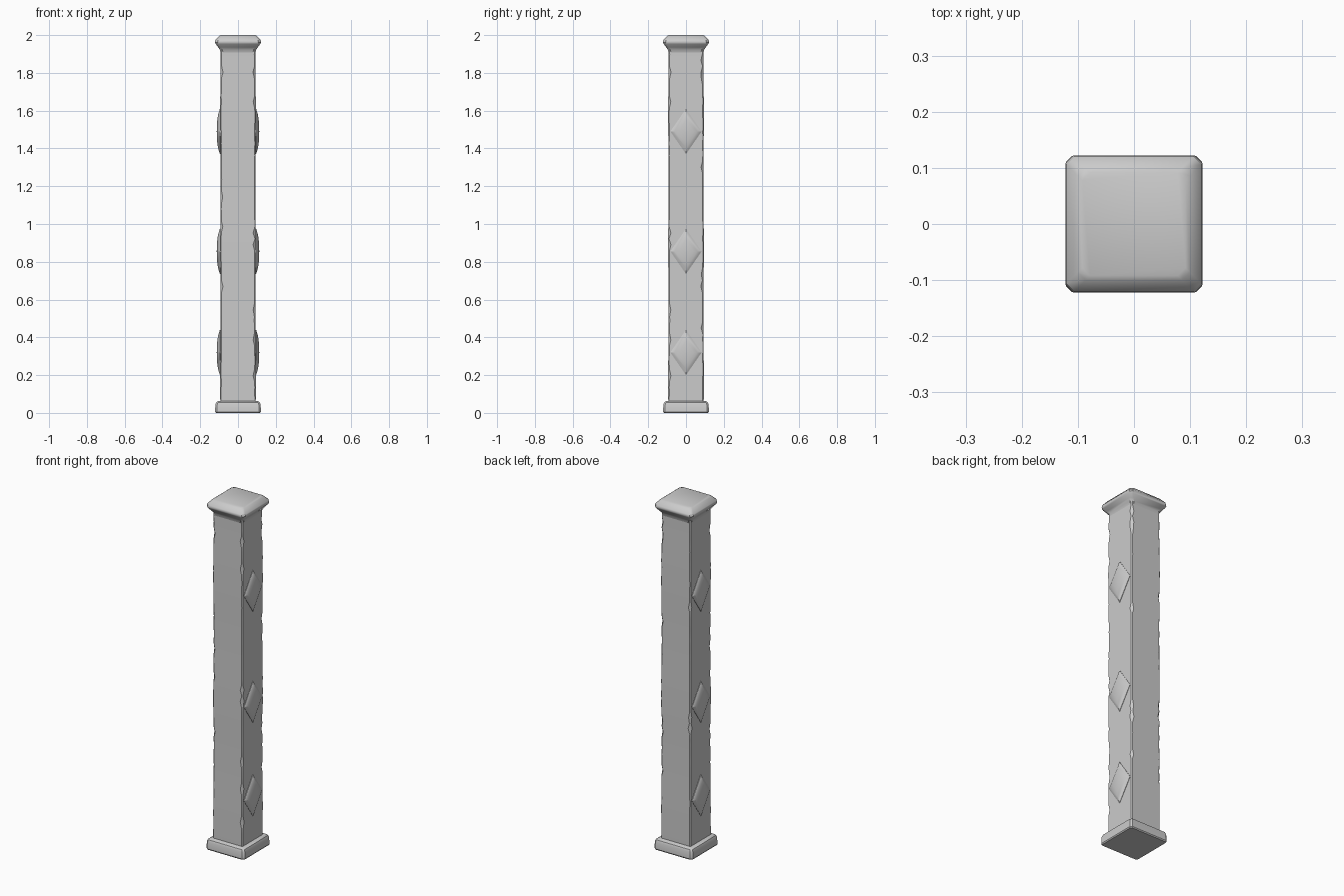
import bpy, bmesh, random
from math import sin

if "Cube" in bpy.data.objects:
    bpy.data.objects.remove(bpy.data.objects["Cube"])

random.seed(4)


def finish(name, bm, angle=0.6):
    bmesh.ops.recalc_face_normals(bm, faces=bm.faces)
    mesh = bpy.data.meshes.new(name)
    bm.to_mesh(mesh)
    bm.free()
    ob = bpy.data.objects.new(name, mesh)
    bpy.context.collection.objects.link(ob)
    bpy.ops.object.select_all(action='DESELECT')
    ob.select_set(True)
    bpy.context.view_layer.objects.active = ob
    bpy.ops.object.shade_smooth_by_angle(angle=angle)
    return ob


def loft(bm, rings):
    """Bridge a list of closed point rings and cap both ends."""
    loops = [[bm.verts.new(p) for p in ring] for ring in rings]
    n = len(loops[0])
    for a, b in zip(loops, loops[1:]):
        for i in range(n):
            j = (i + 1) % n
            bm.faces.new((a[i], a[j], b[j], b[i]))
    bm.faces.new(loops[0][::-1])
    bm.faces.new(loops[-1])


def square_ring(h, z, chamfers):
    """Square with each corner cut by its own chamfer, counter-clockwise."""
    pts = []
    for k, (sx, sy) in enumerate([(1, 1), (-1, 1), (-1, -1), (1, -1)]):
        c = chamfers[k]
        pair = [(sx * h, sy * (h - c), z), (sx * (h - c), sy * h, z)]
        pts += pair if sx * sy > 0 else pair[::-1]
    return pts


def block(name, profile, chamfer):
    bm = bmesh.new()
    loft(bm, [square_ring(h, z, [chamfer] * 4) for h, z in profile])
    return finish(name, bm)


# Shaft with lightly worn, occasionally chipped corners
bm = bmesh.new()
rings = []
count = 60
for i in range(count + 1):
    z = 0.04 + 1.89 * i / count
    chips = [0.004 + 0.003 * random.random()
             + (0.008 if random.random() < 0.08 else 0) for _ in range(4)]
    rings.append(square_ring(0.0935 + 0.0008 * sin(9 * z), z, chips))
loft(bm, rings)
finish("shaft", bm)

# Base plinth and flared cap
block("base", [(0.117, 0), (0.121, 0.006), (0.120, 0.045), (0.115, 0.056),
               (0.105, 0.062), (0.09, 0.063)], 0.010)
block("cap", [(0.092, 1.905), (0.096, 1.922), (0.105, 1.936), (0.118, 1.953),
              (0.122, 1.962), (0.120, 1.973), (0.100, 1.996), (0.092, 2.0)], 0.014)

# Raised pillow diamonds on both side faces
layers = [(1.0, 0.085), (1.0, 0.096), (0.92, 0.099), (0.72, 0.106),
          (0.48, 0.110), (0.22, 0.112), (0.03, 0.1125)]
for side, label in ((1, "right"), (-1, "left")):
    for n, zc in enumerate((0.32, 0.855, 1.49)):
        bm = bmesh.new()
        loft(bm, [[(side * x, 0.083 * s * u, zc + 0.12 * s * v)
                   for u, v in ((1, 0), (0, 1), (-1, 0), (0, -1))]
                  for s, x in layers])
        finish(f"diamond_{label}_{n + 1}", bm, 0.5)
